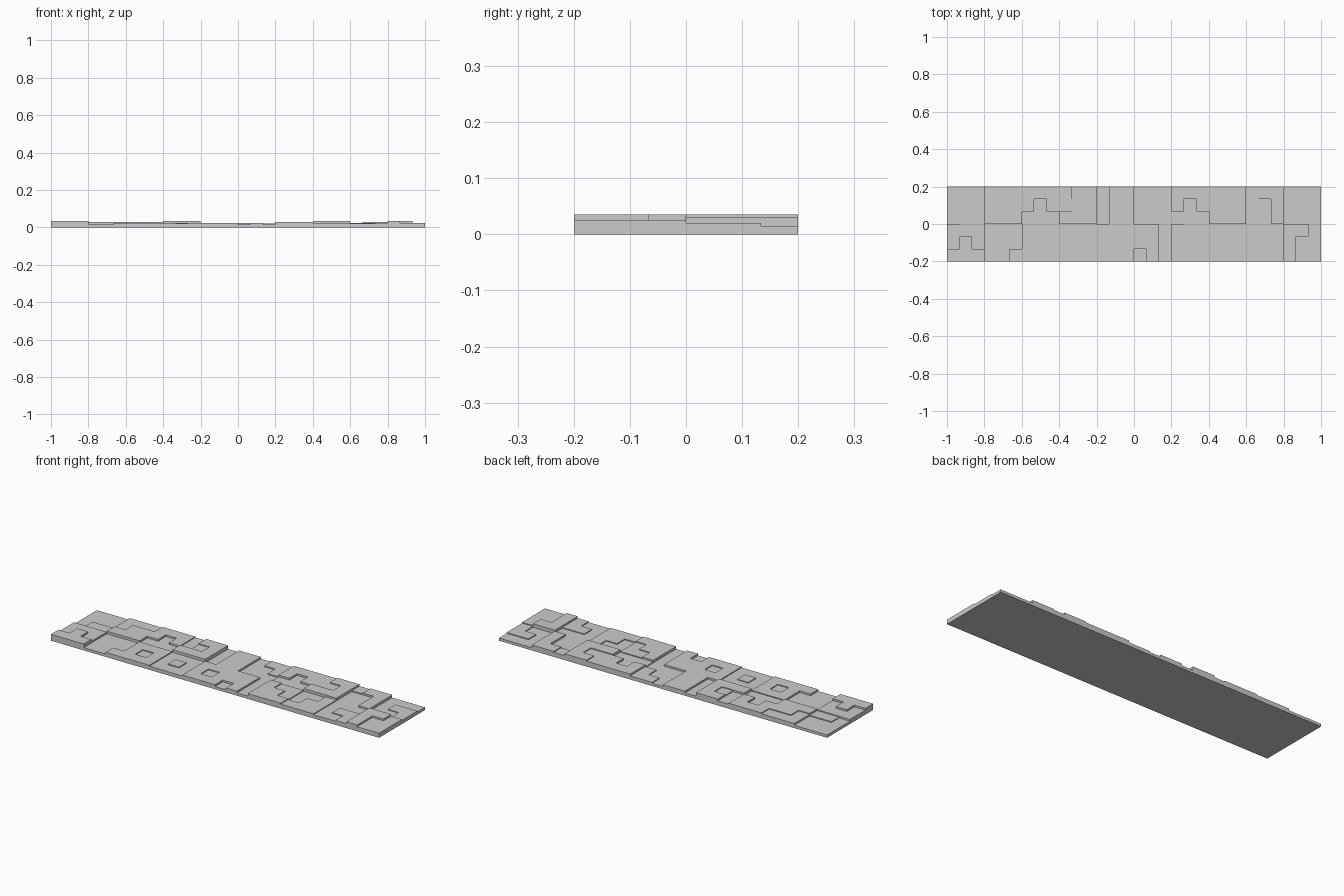
import bpy, bmesh

if "Cube" in bpy.data.objects:
    bpy.data.objects.remove(bpy.data.objects["Cube"])

# Relief pattern: ten 3x3 tiles per row, from back to front.
# Each digit n is a cell height of 0.01 + 0.005 n.
BACK = [
    "111 333 444 355 133 122 444 455 344 111",
    "111 344 424 345 133 112 424 445 224 122",
    "122 444 222 555 133 111 222 555 224 112",
]
FRONT = [
    "333 111 333 222 333 331 433 223 222 553",
    "353 111 323 232 323 331 443 233 233 533",
    "555 113 333 222 333 131 444 333 223 533",
]
rows = [r.replace(" ", "") for r in BACK + FRONT]
NX, NY = 30, 6
STEP = 0.2 / 3


def height(i, j):
    if 0 <= i < NX and 0 <= j < NY:
        return 0.01 + 0.005 * int(rows[NY - 1 - j][i])
    return 0.0


def corner(i, j, z):
    return (-1 + i * STEP, -0.2 + j * STEP, z)


bm = bmesh.new()


def quad(*pts):
    bm.faces.new([bm.verts.new(p) for p in pts])


# Flat cell tops
for i in range(NX):
    for j in range(NY):
        z = height(i, j)
        quad(corner(i, j, z), corner(i + 1, j, z),
             corner(i + 1, j + 1, z), corner(i, j + 1, z))

# Step walls and outer rim, facing the lower side
for i in range(NX + 1):
    for j in range(NY + 1):
        for di, dj in ((1, 0), (0, 1)):
            a, b = height(i - di, j - dj), height(i, j)
            if abs(a - b) < 1e-6:
                continue
            p, q = (i, j), (i + dj, j + di)
            if (a > b) == (dj == 1):
                p, q = q, p
            lo, hi = min(a, b), max(a, b)
            quad(corner(*p, lo), corner(*q, lo), corner(*q, hi), corner(*p, hi))

# Underside
quad(corner(0, 0, 0), corner(0, NY, 0), corner(NX, NY, 0), corner(NX, 0, 0))

bmesh.ops.remove_doubles(bm, verts=bm.verts, dist=1e-5)
mesh = bpy.data.meshes.new("relief_panel")
bm.to_mesh(mesh)
bm.free()
panel = bpy.data.objects.new("relief_panel", mesh)
bpy.context.collection.objects.link(panel)
